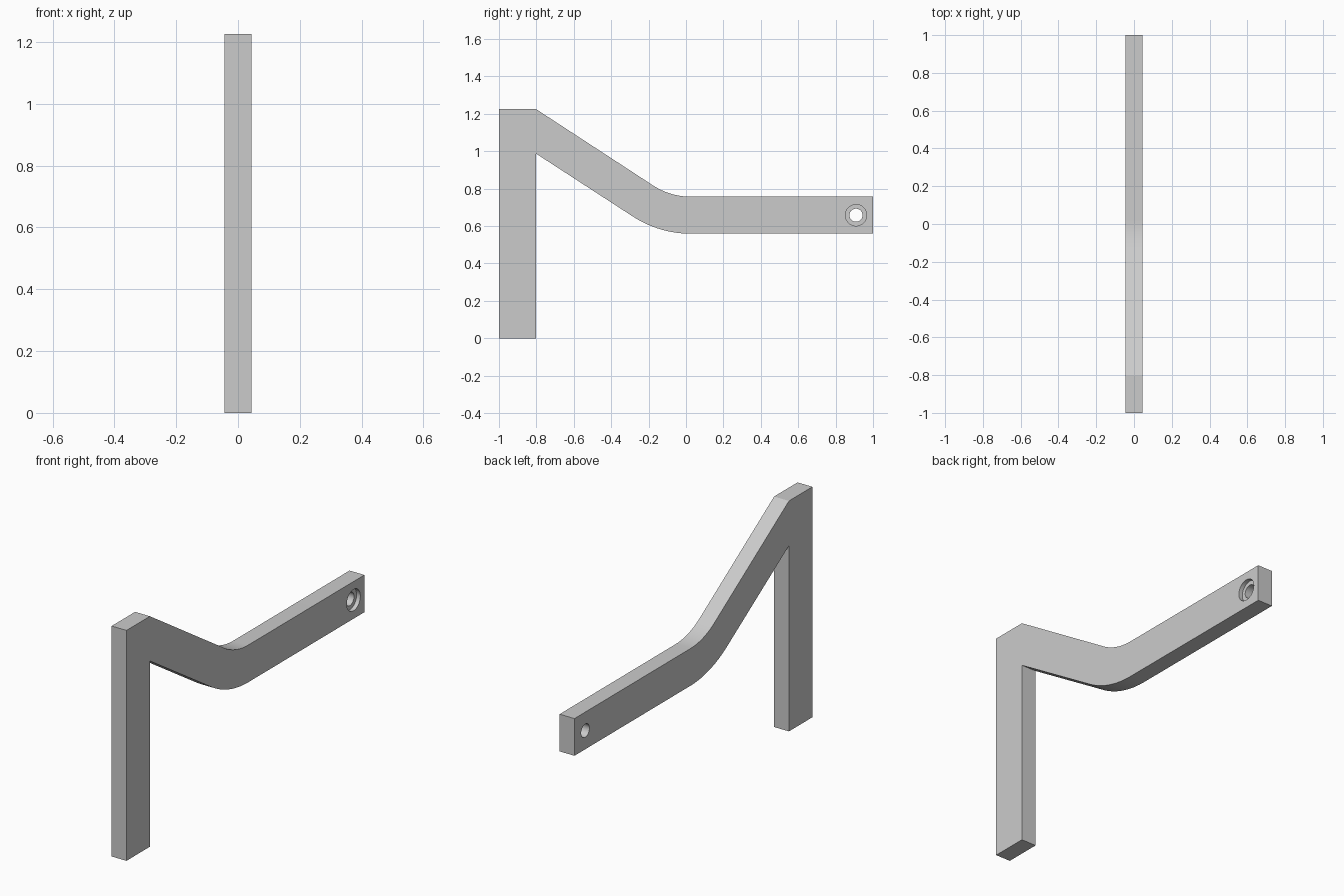
import bpy, bmesh, math
from mathutils import Matrix

if "Cube" in bpy.data.objects:
    bpy.data.objects.remove(bpy.data.objects["Cube"])

HALF = 0.0437                 # half of the plate thickness
SLOPE = math.radians(33.2)    # fall of the sloped arm
ARM_TOP, ARM_LOW = 0.757, 0.559
BEND_Y, INNER_R = 0.026, 0.37
HOLE = (0.909, 0.658)

grey = bpy.data.materials.new("plain grey")
grey.use_nodes = True
colour = (0.6, 0.6, 0.6, 1)
grey.diffuse_color = colour
grey.node_tree.nodes["Principled BSDF"].inputs["Base Color"].default_value = colour


def make_object(name, bm):
    bmesh.ops.recalc_face_normals(bm, faces=bm.faces)
    mesh = bpy.data.meshes.new(name)
    bm.to_mesh(mesh)
    bm.free()
    mesh.materials.append(grey)
    obj = bpy.data.objects.new(name, mesh)
    bpy.context.collection.objects.link(obj)
    return obj


def bend(radius, steps=16):
    """Concentric arc from the level arm up to the sloped arm."""
    centre_z = ARM_TOP + INNER_R
    angles = [SLOPE * i / steps for i in range(steps + 1)]
    return [(BEND_Y - radius * math.sin(a), centre_z - radius * math.cos(a)) for a in angles]


def cutter(name, radius, x0, x1):
    bm = bmesh.new()
    place = Matrix.Translation(((x0 + x1) / 2, *HOLE)) @ Matrix.Rotation(math.pi / 2, 4, "Y")
    bmesh.ops.create_cone(bm, cap_ends=True, segments=48, radius1=radius,
                          radius2=radius, depth=x1 - x0, matrix=place)
    obj = make_object(name, bm)
    obj.hide_render = True
    obj.hide_set(True)
    return obj


# Bracket: post, sloped arm, bend and level arm in one side profile
upper = bend(INNER_R)
lower = bend(INNER_R + ARM_TOP - ARM_LOW)
profile = [(-1, 0), (-0.803, 0), (-0.803, 0.988)]
profile += lower[::-1] + [(1, ARM_LOW), (1, ARM_TOP)]
profile += upper + [(-0.803, 1.226), (-1, 1.226)]

bm = bmesh.new()
side = bm.faces.new([bm.verts.new((-HALF, y, z)) for y, z in profile])
out = bmesh.ops.extrude_face_region(bm, geom=[side], use_keep_orig=True)
moved = [v for v in out["geom"] if isinstance(v, bmesh.types.BMVert)]
bmesh.ops.translate(bm, verts=moved, vec=(2 * HALF, 0, 0))
bracket = make_object("bracket", bm)

# Screw hole with a counterbore on the +x side
cutters = [cutter("hole_cutter", 0.035, -0.1, 0.1),
           cutter("counterbore_cutter", 0.057, HALF - 0.022, 0.1)]
for tool in cutters:
    cut = bracket.modifiers.new(tool.name, "BOOLEAN")
    cut.operation = "DIFFERENCE"
    cut.solver = "EXACT"
    cut.object = tool

# Bake the cuts, then smooth only the bend and the hole walls
bpy.context.view_layer.update()
baked = bpy.data.meshes.new_from_object(bracket.evaluated_get(bpy.context.evaluated_depsgraph_get()))
bracket.modifiers.clear()
bracket.data = baked
for tool in cutters:
    bpy.data.objects.remove(tool)
bpy.ops.object.select_all(action="DESELECT")
bracket.select_set(True)
bpy.context.view_layer.objects.active = bracket
bpy.ops.object.shade_smooth_by_angle(angle=math.radians(25))
